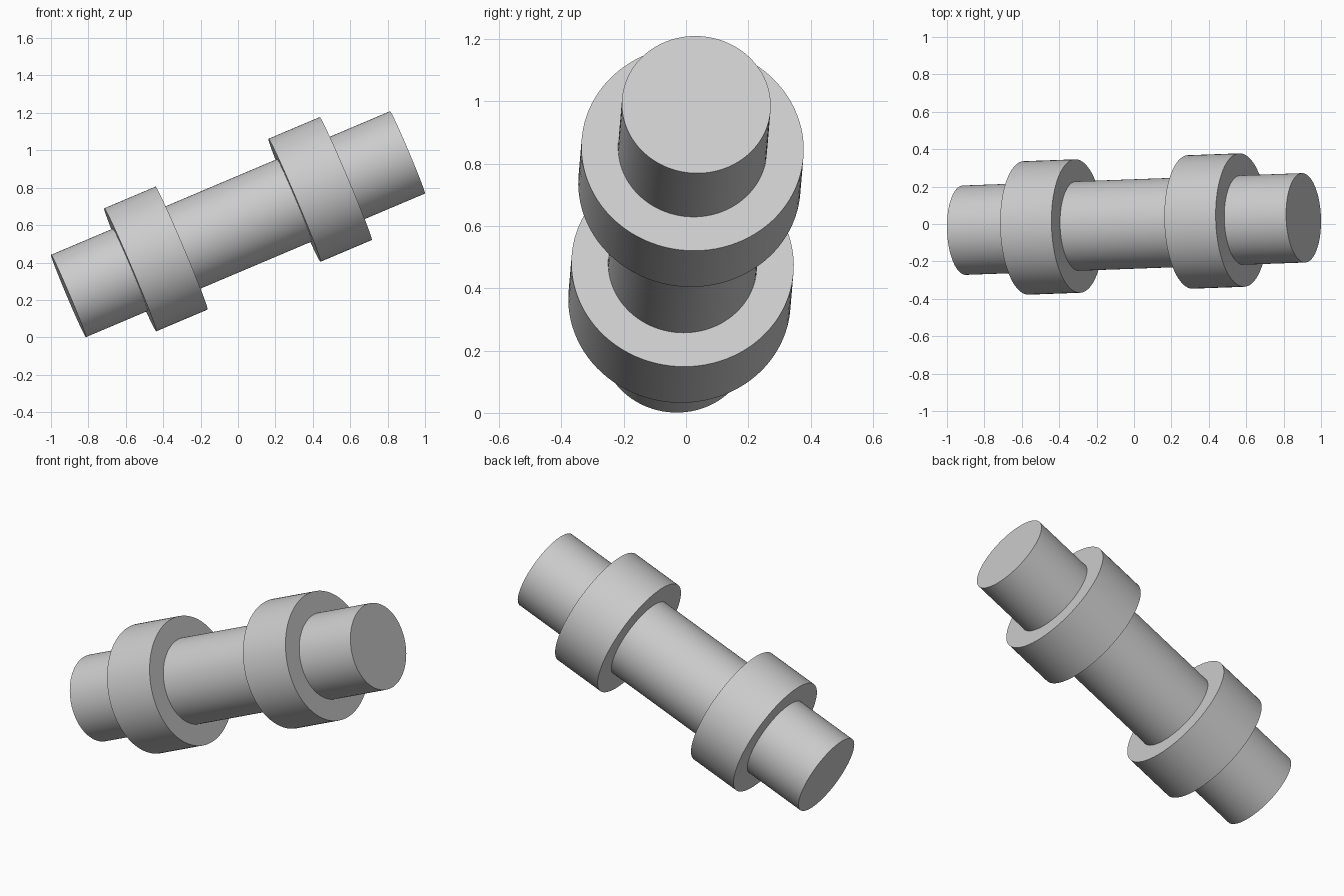
import bpy
import bmesh
import math
from mathutils import Matrix, Vector

cube = bpy.data.objects.get("Cube")
if cube:
    bpy.data.objects.remove(cube, do_unlink=True)

SHAFT_R, COLLAR_R = 0.239, 0.357
HALF_LENGTH = 0.985
COLLAR_CENTRE, COLLAR_HALF = 0.477, 0.149
AXIS = Vector((1.811, 0.066, 0.767)).normalized()
CENTRE = Vector((0, 0, 0.605))

grey = bpy.data.materials.new("plain grey")
grey.use_nodes = True
colour = (0.6, 0.6, 0.6, 1)
grey.diffuse_color = colour
grey.node_tree.nodes["Principled BSDF"].inputs["Base Color"].default_value = colour


def turned(name, profile, segments=96):
    """Revolve (radius, height) points around the z axis."""
    bm = bmesh.new()
    verts = [bm.verts.new((r, 0, z)) for r, z in profile]
    edges = [bm.edges.new(pair) for pair in zip(verts, verts[1:])]
    bmesh.ops.spin(bm, geom=verts + edges, cent=(0, 0, 0), axis=(0, 0, 1),
                   angle=math.tau, steps=segments)
    bmesh.ops.remove_doubles(bm, verts=bm.verts[:], dist=1e-5)
    bmesh.ops.recalc_face_normals(bm, faces=bm.faces[:])
    mesh = bpy.data.meshes.new(name)
    bm.to_mesh(mesh)
    bm.free()
    mesh.materials.append(grey)
    obj = bpy.data.objects.new(name, mesh)
    bpy.context.collection.objects.link(obj)
    bpy.ops.object.select_all(action='DESELECT')
    obj.select_set(True)
    bpy.context.view_layer.objects.active = obj
    bpy.ops.object.shade_smooth_by_angle(angle=math.radians(30))
    return obj


# Upper half of the stepped outline: shaft, collar, shaft end, cap centre
inner, outer = COLLAR_CENTRE - COLLAR_HALF, COLLAR_CENTRE + COLLAR_HALF
upper = [(SHAFT_R, inner), (COLLAR_R, inner), (COLLAR_R, outer),
         (SHAFT_R, outer), (SHAFT_R, HALF_LENGTH), (0, HALF_LENGTH)]
lower = [(r, -z) for r, z in reversed(upper)]

# One solid shaft with two collars, tilted up toward +x
shaft = turned("collared_shaft", lower + upper)
shaft.matrix_world = (Matrix.Translation(CENTRE)
                      @ AXIS.to_track_quat('Z', 'Y').to_matrix().to_4x4())
